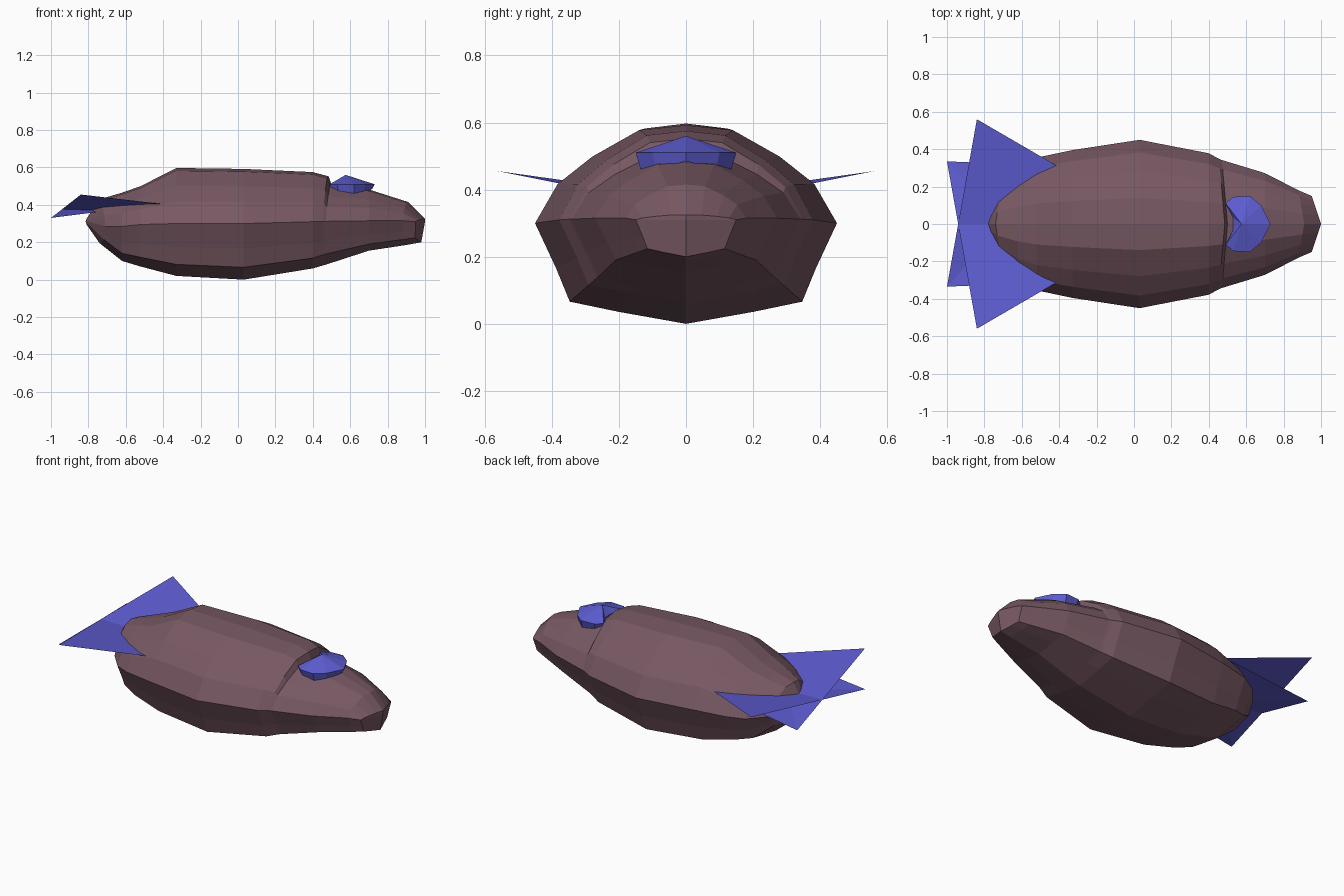
import bpy
from mathutils import Vector

if "Cube" in bpy.data.objects:
    bpy.data.objects.remove(bpy.data.objects["Cube"])


def material(name, rgb):
    m = bpy.data.materials.new(name)
    m.diffuse_color = (*rgb, 1)
    m.use_nodes = True
    m.node_tree.nodes["Principled BSDF"].inputs["Base Color"].default_value = m.diffuse_color
    return m


def add_mesh(name, verts, faces, mat):
    me = bpy.data.meshes.new(name)
    me.from_pydata(verts, [], faces)
    me.materials.append(mat)
    ob = bpy.data.objects.new(name, me)
    bpy.context.collection.objects.link(ob)
    return ob


hull_mat = material("hull_brown", (0.185, 0.098, 0.123))
blue_mat = material("blue", (0.112, 0.11, 0.65))

# Hull: one faceted half section, scaled at stations along the length
half = [(0, 1), (.31, .95), (.62, .68), (.85, .40), (1, 0),
        (.86, -.45), (.77, -.78), (.45, -.88), (0, -1)]
section = half + [(-y, z) for y, z in half[-2:0:-1]]
# x, half width, top, waist height, bottom, sweep of the sides
stations = [
    (-.81, .03, .325, .31, .295, -.01),
    (-.74, .20, .43, .285, .195, -.03),
    (-.62, .30, .465, .285, .10, 0),
    (-.52, .355, .50, .295, .07, 0),
    (-.33, .395, .597, .30, .02, 0),
    (.03, .45, .592, .30, .0, 0),
    (.40, .378, .575, .31, .06, 0),
    (.485, .348, .552, .312, .085, .03),
    (.50, .342, .508, .312, .09, .03),   # step down behind the canopy
    (.70, .272, .482, .315, .155, 0),
    (.91, .18, .415, .315, .187, .03),
    (1.0, .15, .325, .31, .20, .05),
]
n = len(section)
verts, faces = [], []
for x, w, top, mid, bot, sweep in stations:
    for y, z in section:
        h = top - mid if z > 0 else mid - bot
        verts.append((x - sweep * abs(y) + (.02 * z if x == 1.0 and z < 0 else 0),
                      w * y, mid + h * z))
for i in range(len(stations) - 1):
    for j in range(n):
        a, b = i * n + j, i * n + (j + 1) % n
        faces.append((a, a + n, b + n, b))
# Tail and nose caps fanned around a centre point
for x, z, ring, flip in [(-.815, .31, 0, False), (1.0, .31, len(stations) - 1, True)]:
    c = len(verts)
    verts.append((x, 0, z))
    for j in range(n):
        a, b = ring * n + j, ring * n + (j + 1) % n
        faces.append((c, b, a) if flip else (c, a, b))
add_mesh("hull", verts, faces, hull_mat)

# Canopy: faceted gem with a notched rear edge
rim_half = [(.73, 0), (.68, .10), (.62, .15), (.53, .145), (.49, .11), (.53, .035)]
rim = rim_half + [(x, -y) for x, y in rim_half[:0:-1]]
m = len(rim)
verts = [(x, y, .51) for x, y in rim]
verts += [(.61 + (x - .61) * .9, y * .9, .46 if abs(y) > .05 else .485) for x, y in rim]
verts += [(.575, 0, .56), (.61, 0, .485)]
faces = []
for j in range(m):
    k = (j + 1) % m
    faces += [(j, k, 2 * m), (m + j, m + k, k, j), (m + k, m + j, 2 * m + 1)]
add_mesh("canopy", verts, faces, blue_mat)

# Tail fins: two thin sheets crossing behind the hull
for side, name in ((1, "tail_fin_left"), (-1, "tail_fin_right")):
    pts = [(-.41, .31, .405), (-.84, .56, .455), (-1, -.335, .33), (-.41, -.31, .405)]
    quad = [(0, 1, 2), (0, 2, 3)]
    if side < 0:
        quad = [f[::-1] for f in quad]
    add_mesh(name, [Vector((x, y * side, z)) for x, y, z in pts], quad, blue_mat)
